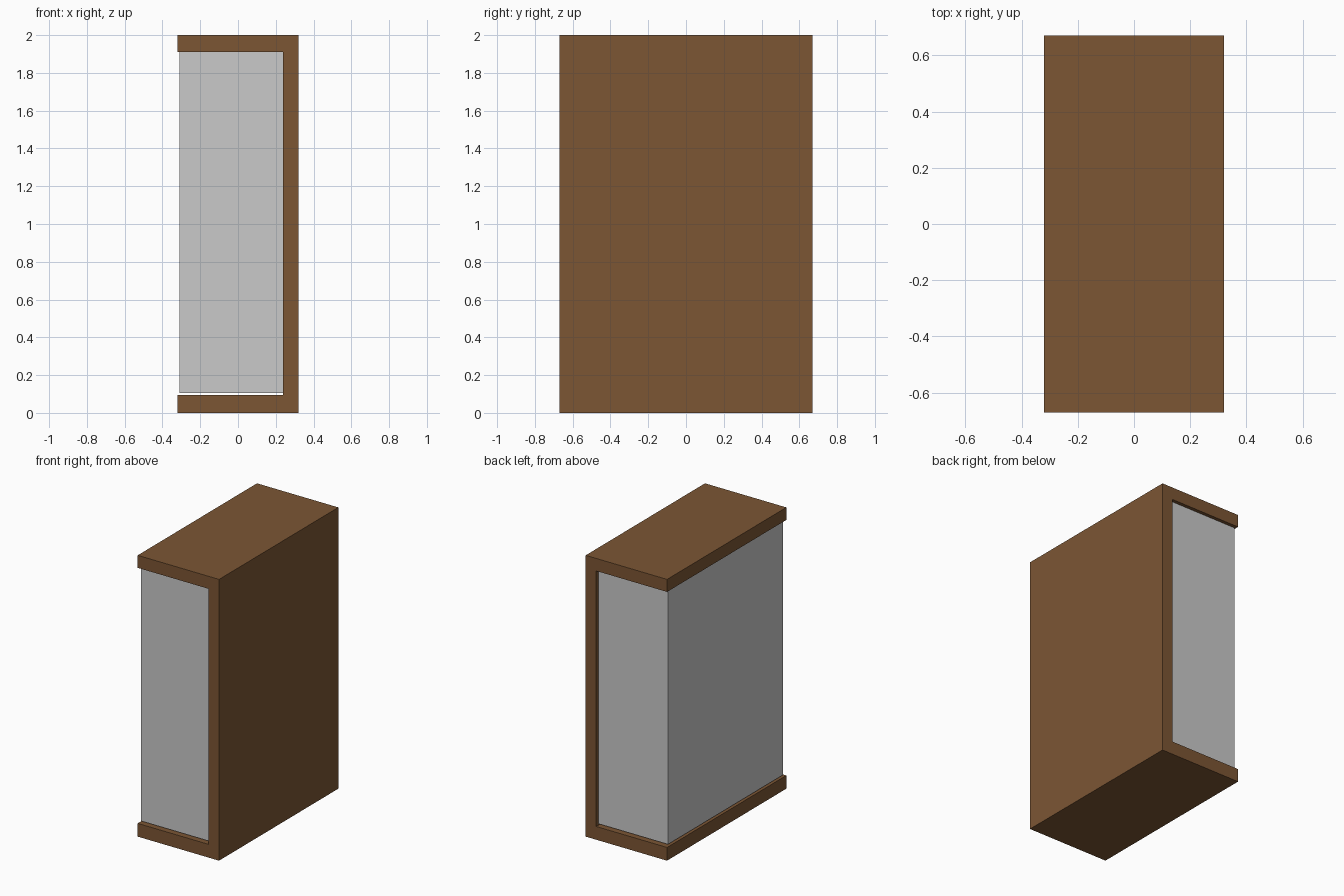
import bpy
import bmesh

if "Cube" in bpy.data.objects:
    bpy.data.objects.remove(bpy.data.objects["Cube"])


def material(name, color):
    m = bpy.data.materials.new(name)
    m.diffuse_color = (*color, 1)
    m.use_nodes = True
    m.node_tree.nodes["Principled BSDF"].inputs["Base Color"].default_value = m.diffuse_color
    return m


def extruded(name, outline, y0, y1, mat):
    """Solid made from an (x, z) outline extruded from y0 to y1."""
    bm = bmesh.new()
    face = bm.faces.new([bm.verts.new((x, y0, z)) for x, z in outline])
    new = bmesh.ops.extrude_face_region(bm, geom=[face])["geom"]
    bmesh.ops.translate(bm, vec=(0, y1 - y0, 0),
                        verts=[v for v in new if isinstance(v, bmesh.types.BMVert)])
    bmesh.ops.recalc_face_normals(bm, faces=bm.faces)
    me = bpy.data.meshes.new(name)
    bm.to_mesh(me)
    bm.free()
    me.materials.append(mat)
    ob = bpy.data.objects.new(name, me)
    bpy.context.collection.objects.link(ob)
    return ob


brown = material("brown cover", (0.20, 0.092, 0.034))
paper = material("pale grey paper", (0.59, 0.59, 0.59))

# C-shaped cover: two boards joined by the spine on the right
W, D, H = 0.32, 0.67, 2.0
X, B, T = 0.237, 0.094, 1.911
extruded("book_cover",
         [(-W, 0), (W, 0), (W, H), (-W, H), (-W, T), (X, T), (X, B), (-W, B)],
         -D, D, brown)

# Page block, slightly inset, with a thin gap above the lower board
extruded("page_block", [(-0.31, 0.104), (X, 0.104), (X, T), (-0.31, T)],
         -D + 0.025, D - 0.025, paper)
